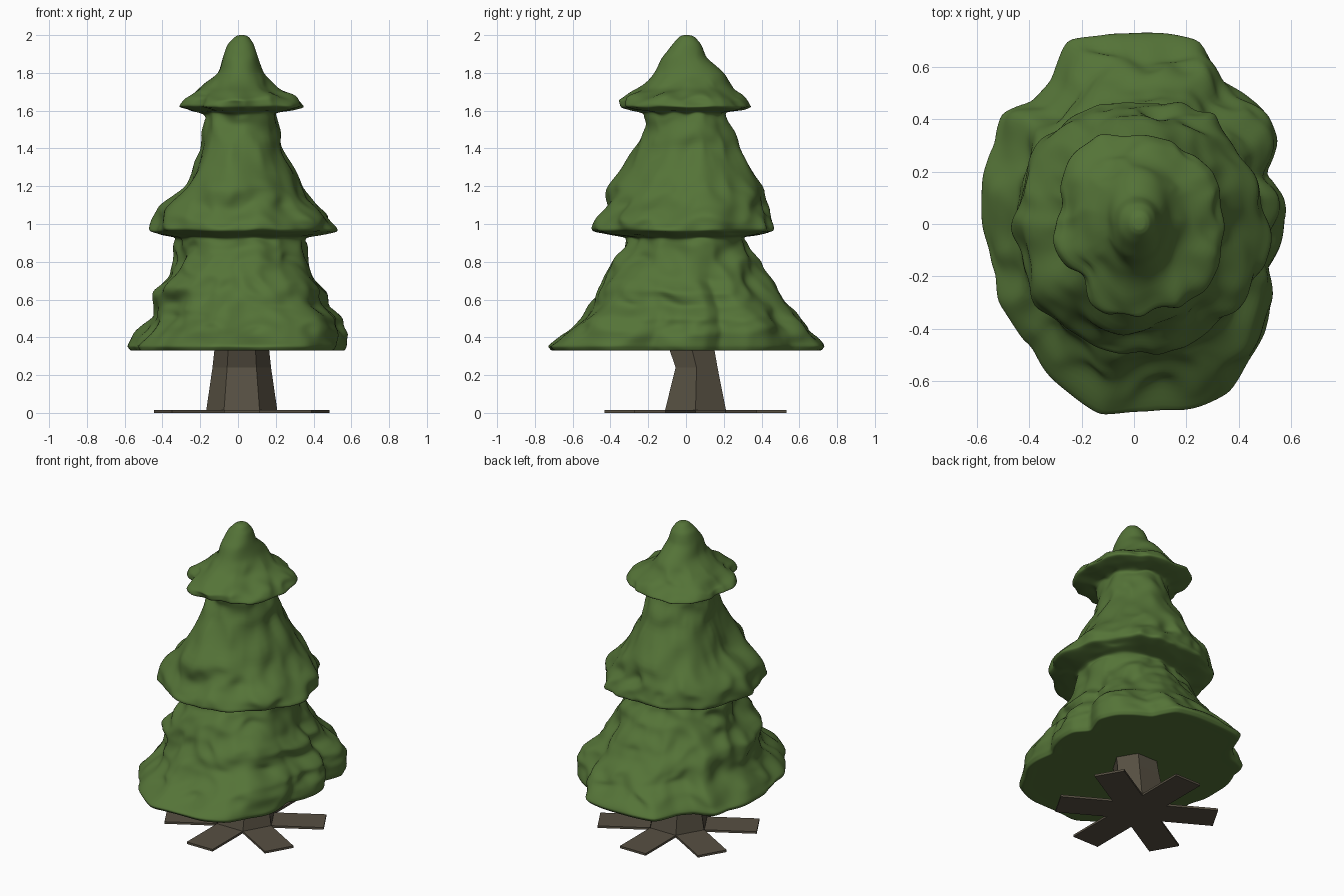
import bpy, bmesh, math
from mathutils import Vector, noise

if "Cube" in bpy.data.objects:
    bpy.data.objects.remove(bpy.data.objects["Cube"])


def material(name, color):
    m = bpy.data.materials.new(name)
    m.diffuse_color = (*color, 1)
    m.use_nodes = True
    m.node_tree.nodes["Principled BSDF"].inputs["Base Color"].default_value = m.diffuse_color
    return m


def make_object(name, bm, mat):
    bmesh.ops.recalc_face_normals(bm, faces=bm.faces)
    me = bpy.data.meshes.new(name)
    bm.to_mesh(me)
    bm.free()
    ob = bpy.data.objects.new(name, me)
    bpy.context.collection.objects.link(ob)
    me.materials.append(mat)
    return ob


def loft(bm, rings):
    loops = [[bm.verts.new(p) for p in r] for r in rings]
    n = len(loops[0])
    for a, b in zip(loops, loops[1:]):
        for i in range(n):
            j = (i + 1) % n
            bm.faces.new((a[i], a[j], b[j], b[i]))
    return loops


green = material("foliage_green", (0.09, 0.173, 0.039))
brown = material("bark_brown", (0.095, 0.08, 0.055))

# Foliage: key rings as z, x min, x max, y min, y max
KEYS = [
    (.328, -.56, .555, -.705, .705), (.355, -.575, .57, -.725, .725),
    (.44, -.51, .57, -.61, .65), (.50, -.45, .56, -.55, .59),
    (.57, -.42, .47, -.48, .53), (.65, -.43, .475, -.45, .45),
    (.72, -.36, .40, -.43, .43),
    (.80, -.33, .375, -.385, .39), (.87, -.315, .36, -.30, .32),
    (.93, -.31, .34, -.29, .30),
    (.945, -.39, .42, -.39, .39), (.965, -.46, .505, -.49, .455),
    (1.03, -.43, .465, -.46, .45), (1.10, -.39, .40, -.40, .435),
    (1.20, -.27, .30, -.395, .41), (1.40, -.195, .23, -.25, .28),
    (1.52, -.175, .205, -.215, .235), (1.59, -.165, .20, -.205, .22),
    (1.602, -.25, .27, -.27, .30), (1.62, -.315, .335, -.335, .34),
    (1.67, -.27, .30, -.33, .30), (1.72, -.18, .19, -.24, .26),
    (1.80, -.105, .13, -.165, .20), (1.88, -.082, .105, -.13, .105),
    (1.95, -.055, .085, -.075, .08), (1.988, -.02, .06, -.04, .05),
    (2.0, .00, .04, -.02, .025),
]
# Outline radius of the lowest skirt every 10 degrees
SKIRT = [.57, .58, .52, .64, .655, .66, .64, .745, .735, .725, .73, .75,
         .63, .61, .66, .61, .60, .58, .57, .56, .56, .605, .605, .605,
         .655, .70, .74, .715, .72, .74, .74, .68, .65, .60, .53, .56]
SEG, STEP = 108, 3


def ring(z, x0, x1, y0, y1):
    cx, cy, a, b = (x0 + x1) / 2, (y0 + y1) / 2, (x1 - x0) / 2, (y1 - y0) / 2
    w = max(0, min(1, (.85 - z) / .4))
    pts = []
    for i in range(SEG):
        t = 2 * math.pi * i / SEG
        c, s = math.cos(t), math.sin(t)
        r = (abs(c / a) ** 2.2 + abs(s / b) ** 2.2) ** (-1 / 2.2)
        base = (abs(c / .57) ** 2.2 + abs(s / .72) ** 2.2) ** (-1 / 2.2)
        f, k = math.modf(i * 36 / SEG)
        skirt = SKIRT[int(k)] * (1 - f) + SKIRT[(int(k) + 1) % 36] * f
        r *= 1 + w * (skirt / base - 1)
        # notch in the top brim
        if 1.595 < z < 1.69:
            r -= .05 * math.exp(-((t - 3.85) / .25) ** 2)
        # leafy lumps, calmer on the hem and the tip
        p = Vector((r * c, r * s, z * 1.3))
        amp = min(.045, r * .15) * (.3 if z < .4 else 1) * (.4 if z > 1.75 else 1)
        lump = noise.noise(p * 5.5) + .55 * (.6 - 2 * abs(noise.noise(p * 7 + Vector((3, 7, 1)))))
        r += amp * lump
        calm = .3 if .92 < z < 1 or 1.59 < z < 1.66 else 1
        dz = 0 if z < .37 or z > 1.7 else .03 * calm * noise.noise(Vector((c * 2.2, s * 2.2, z * 2)))
        pts.append((cx + r * c, cy + r * s, z + dz))
    return pts


rings = []
for k0, k1 in zip(KEYS, KEYS[1:]):
    for s in range(STEP):
        f = s / STEP
        rings.append(ring(*[u * (1 - f) + v * f for u, v in zip(k0, k1)]))
rings.append(ring(*KEYS[-1]))
# Flat underside rings
inner = [[(x * f, y * f, .331) for x, y, z in rings[0]] for f in (.03, .4, .75, .96)]
bm = bmesh.new()
loops = loft(bm, inner + rings)
bm.faces.new(loops[0])
bm.faces.new(loops[-1])
foliage = make_object("foliage", bm, green)
sub = foliage.modifiers.new("smooth", "SUBSURF")
sub.levels = sub.render_levels = 1
for p in foliage.data.polygons:
    p.use_smooth = True

# Trunk: kinked six-sided column
CX, CY = .02, .05


def hexagon(z, cy, rx, ry):
    return [(CX + rx * math.cos(i * math.pi / 3), cy + ry * math.sin(i * math.pi / 3), z)
            for i in range(6)]


bm = bmesh.new()
loops = loft(bm, [hexagon(0, CY, .19, .19), hexagon(.24, .056, .155, .128),
                  hexagon(.36, .025, .142, .14)])
bm.faces.new(loops[0])
bm.faces.new(loops[-1])
make_object("trunk", bm, brown)

# Stand: six flat boards leaving the trunk faces
R, LENGTH, T = .19, .482, .014
for i in range(6):
    ang = math.radians(30 + 60 * i)
    d = Vector((math.cos(ang), math.sin(ang), 0))
    n = Vector((-d.y, d.x, 0)) * R / 2
    o = Vector((CX, CY, 0))
    inn, out = o + d * R * .866, o + d * LENGTH
    flat = [inn - n, out - n, out + n, inn + n]
    bm = bmesh.new()
    loops = loft(bm, [flat, [p + Vector((0, 0, T)) for p in flat]])
    bm.faces.new(loops[0])
    bm.faces.new(loops[1])
    make_object(f"stand_board_{i + 1}", bm, brown)
